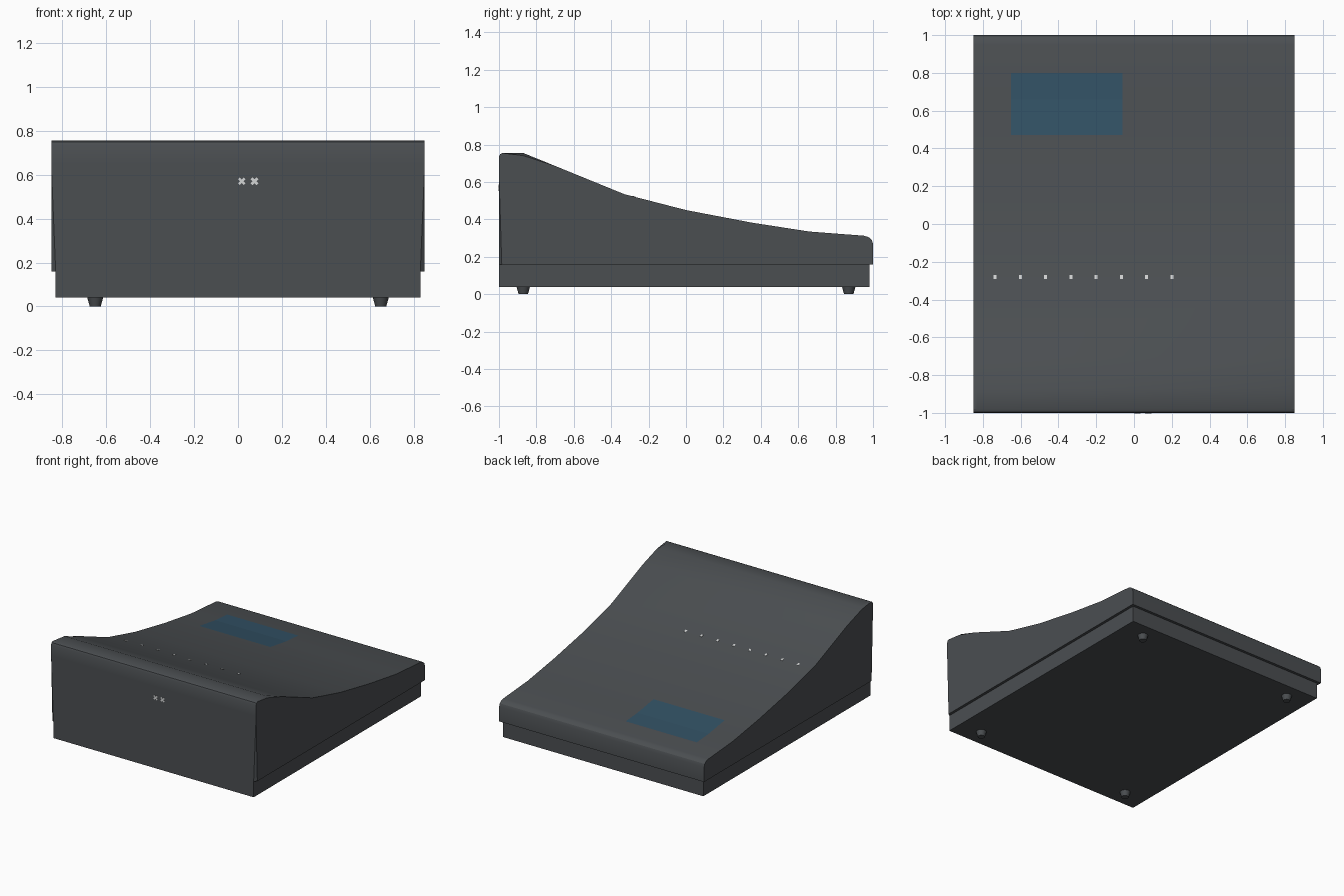
import bpy, bmesh, math

if "Cube" in bpy.data.objects:
    bpy.data.objects.remove(bpy.data.objects["Cube"])

def material(name, rgb):
    m = bpy.data.materials.new(name)
    m.diffuse_color = (*rgb, 1)
    m.use_nodes = True
    m.node_tree.nodes["Principled BSDF"].inputs["Base Color"].default_value = m.diffuse_color
    return m

GREY = material("charcoal grey", (0.070, 0.077, 0.083))
BLUE = material("display blue", (0.032, 0.082, 0.127))
PALE = material("pale grey", (0.65, 0.66, 0.66))

def finish(name, bm, mat, smooth=False):
    bmesh.ops.recalc_face_normals(bm, faces=bm.faces)
    me = bpy.data.meshes.new(name)
    bm.to_mesh(me)
    bm.free()
    ob = bpy.data.objects.new(name, me)
    bpy.context.collection.objects.link(ob)
    me.materials.append(mat)
    if smooth:
        bpy.ops.object.select_all(action='DESELECT')
        ob.select_set(True)
        bpy.context.view_layer.objects.active = ob
        bpy.ops.object.shade_smooth_by_angle(angle=math.radians(30))
    return ob

def add_box(bm, lo, hi):
    vs = bmesh.ops.create_cube(bm, size=1)['verts']
    for v in vs:
        v.co = [lo[i] + (v.co[i] + 0.5) * (hi[i] - lo[i]) for i in range(3)]
    return vs

# Side profile (y, z) of the sloping shell, from the lower front edge over the top
TOP = [(-0.87, 0.755), (-0.70, 0.686), (-0.33, 0.535), (0, 0.45),
       (0.35, 0.383), (0.66, 0.335), (0.95, 0.313)]
profile = ([(-1, 0.16), (-1, 0.65), (-1, 0.735), (-0.994, 0.749), (-0.98, 0.755)] + TOP
           + [(0.975, 0.306), (0.992, 0.292), (1, 0.27), (1, 0.16)])

def top_z(y):
    for (y0, z0), (y1, z1) in zip(TOP, TOP[1:]):
        if y0 <= y <= y1:
            return z0 + (z1 - z0) * (y - y0) / (y1 - y0)

# Shell: profile swept across x, crest dips and front corners cut in at the sides
side = [(-0.985, 0.16) if i == 0 else (y, z - 0.014 if y == -0.87 else z)
        for i, (y, z) in enumerate(profile)]
bm = bmesh.new()
rings = [[bm.verts.new((x, y, z)) for y, z in pts]
         for x, pts in ((-0.85, side), (-0.83, profile), (0.83, profile), (0.85, side))]
n = len(profile)
for k in range(3):
    a, b = rings[k], rings[k + 1]
    for i in range(n):
        j = (i + 1) % n
        if i == 0 and k != 1:
            outer, inner = (a, b) if k == 0 else (b, a)
            bm.faces.new((inner[0], inner[1], outer[1]))
            bm.faces.new((inner[0], outer[1], outer[0]))
        else:
            bm.faces.new((a[i], a[j], b[j], b[i]))
bm.faces.new(rings[0])
bm.faces.new(rings[3])
finish("sloping_shell", bm, GREY, True)

# Inset base tray
bm = bmesh.new()
add_box(bm, (-0.83, -1, 0.04), (0.83, 0.98, 0.16))
finish("base_tray", bm, GREY)

# Four tapered feet
for sx in (-1, 1):
    for sy in (-1, 1):
        bm = bmesh.new()
        bmesh.ops.create_cone(bm, cap_ends=True, segments=20, radius1=0.025,
                              radius2=0.036, depth=0.04)
        bmesh.ops.translate(bm, verts=bm.verts, vec=(sx * 0.65, sy * 0.87, 0.02))
        finish(f"foot_{'right' if sx > 0 else 'left'}_{'back' if sy > 0 else 'front'}",
               bm, GREY, True)

# Display window following the slope
bm = bmesh.new()
rows = [[bm.verts.new((x, y, top_z(y) + 0.003)) for x in (-0.65, -0.06)]
        for y in (0.47, 0.66, 0.80)]
for a, b in zip(rows, rows[1:]):
    bm.faces.new((a[0], a[1], b[1], b[0]))
bmesh.ops.solidify(bm, geom=bm.faces[:], thickness=0.004)
finish("display_window", bm, BLUE)

# Row of small marks on the slope
bm = bmesh.new()
for i in range(8):
    x = -0.735 + i * 0.1336
    for v in add_box(bm, (x - 0.008, -0.29, -0.002), (x + 0.008, -0.27, 0.002)):
        v.co.z += top_z(v.co.y)
finish("slope_marks", bm, PALE)

# Two star-shaped marks on the front
bm = bmesh.new()
for cx in (0.017, 0.075):
    for ang in (45, 135):
        vs = add_box(bm, (-0.019, -1.002, -0.006), (0.019, -0.999, 0.006))
        c, s = math.cos(math.radians(ang)), math.sin(math.radians(ang))
        for v in vs:
            x, z = v.co.x, v.co.z
            v.co.x, v.co.z = cx + x * c - z * s, 0.57 + x * s + z * c
finish("front_marks", bm, PALE)
